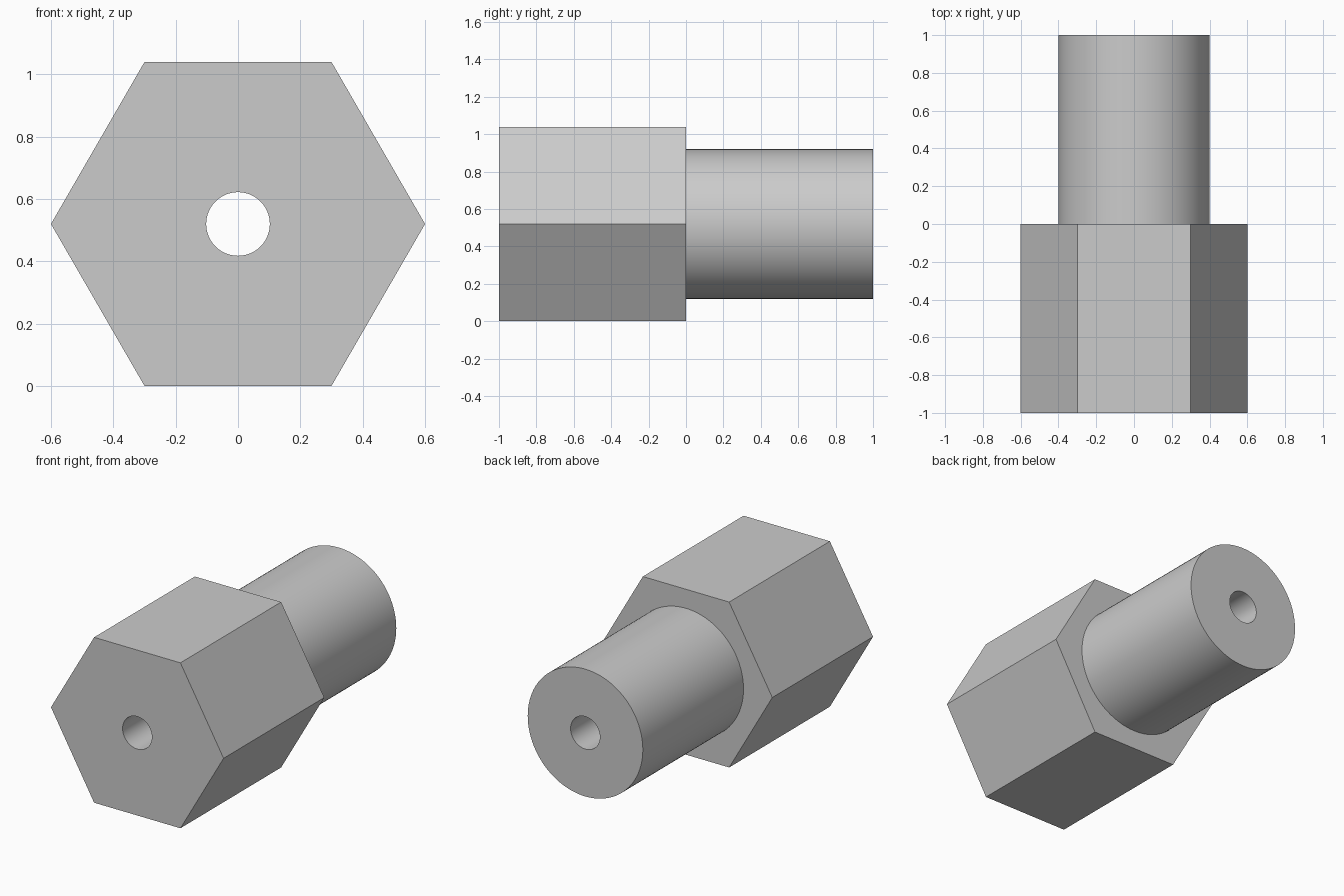
import bpy
import bmesh
import math

SEGMENTS = 96
HEX_R, SHAFT_R, BORE_R = 0.6, 0.4, 0.102
CENTRE_Z = HEX_R * math.cos(math.pi / 6)

cube = bpy.data.objects.get("Cube")
if cube:
    bpy.data.objects.remove(cube)


def round_radius(radius):
    return lambda angle: radius


def hex_radius(angle):
    # Distance to a hexagon's edge, with corners on the x axis
    sector = math.pi / 3
    return CENTRE_Z / math.cos(angle % sector - sector / 2)


def ring(bm, radius_at, y):
    verts = []
    for i in range(SEGMENTS):
        a = math.tau * i / SEGMENTS
        r = radius_at(a)
        verts.append(bm.verts.new((r * math.cos(a), y, CENTRE_Z + r * math.sin(a))))
    return verts


# Closed section: front bore edge, hex head, shoulder, shaft, back bore edge
bore, shaft = round_radius(BORE_R), round_radius(SHAFT_R)
section = [(bore, -1), (hex_radius, -1), (hex_radius, 0),
           (shaft, 0), (shaft, 1), (bore, 1)]

bm = bmesh.new()
rings = [ring(bm, radius_at, y) for radius_at, y in section]
for k, near in enumerate(rings):
    far = rings[(k + 1) % len(rings)]
    for i in range(SEGMENTS):
        j = (i + 1) % SEGMENTS
        bm.faces.new((near[i], near[j], far[j], far[i]))
bmesh.ops.recalc_face_normals(bm, faces=bm.faces)

mesh = bpy.data.meshes.new("hex_standoff")
bm.to_mesh(mesh)
bm.free()
standoff = bpy.data.objects.new("hex_standoff", mesh)
bpy.context.collection.objects.link(standoff)

# Plain grey metal
grey = bpy.data.materials.new("plain_grey")
grey.use_nodes = True
colour = (0.6, 0.6, 0.6, 1)
grey.diffuse_color = colour
grey.node_tree.nodes["Principled BSDF"].inputs["Base Color"].default_value = colour
mesh.materials.append(grey)

# Smooth round walls, sharp hexagon and rims
bpy.ops.object.select_all(action="DESELECT")
standoff.select_set(True)
bpy.context.view_layer.objects.active = standoff
bpy.ops.object.shade_smooth_by_angle(angle=math.radians(30))
